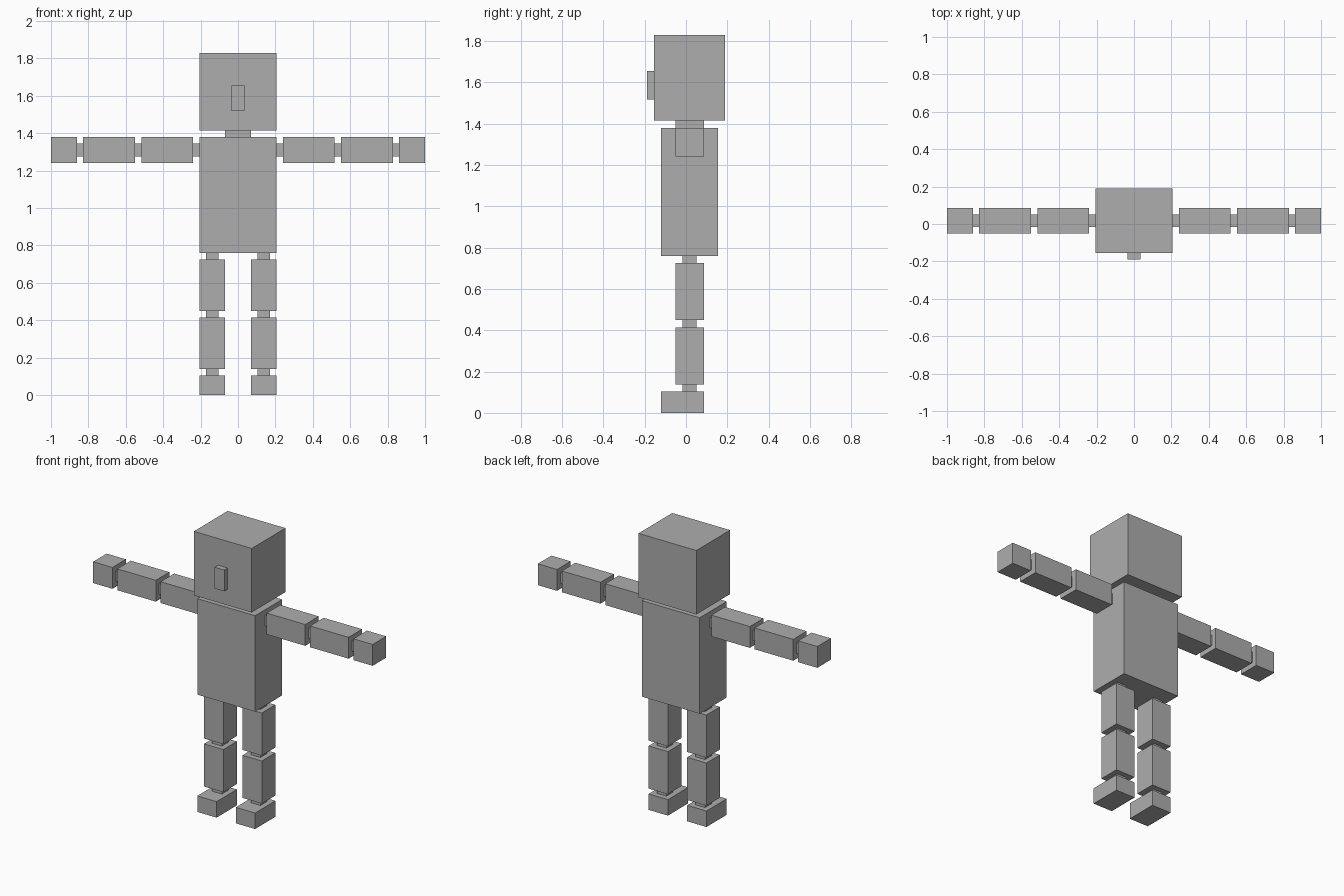
import bpy

if "Cube" in bpy.data.objects:
    bpy.data.objects.remove(bpy.data.objects["Cube"])

U = 2 / 58  # one building unit: the arm span is 58 units

grey = bpy.data.materials.new("plain grey")
grey.use_nodes = True
colour = (0.42, 0.42, 0.42, 1)
grey.diffuse_color = colour
grey.node_tree.nodes["Principled BSDF"].inputs["Base Color"].default_value = colour


def box(name, x, y, z):
    """Box from (low, high) ranges in building units."""
    spans = (x, y, z)
    bpy.ops.mesh.primitive_cube_add(size=1, location=[(a + b) / 2 * U for a, b in spans])
    ob = bpy.context.object
    ob.name = name
    ob.scale = [(b - a) * U for a, b in spans]
    bpy.ops.object.transform_apply(location=False, rotation=False, scale=True)
    ob.data.materials.append(grey)


def pair(name, x, y, z):
    """Matching boxes on the left (+x) and right (-x)."""
    box("left_" + name, x, y, z)
    box("right_" + name, (-x[1], -x[0]), y, z)


LIMB = (-1.5, 2.5)   # depth of limbs
JOINT = (-0.5, 1.5)  # depth of joints

# Head and body
box("torso", (-6, 6), (-3.5, 4.5), (22, 40))
box("neck", (-2, 2), LIMB, (40, 41))
box("head", (-6, 6), (-4.5, 5.5), (41, 53))
box("nose", (-1, 1), (-5.5, -4.5), (44, 48))

# Arms, from the shoulder outwards
for name, inner, outer in (("upper_arm", 7, 15), ("forearm", 16, 24), ("hand", 25, 29)):
    pair(name, (inner, outer), LIMB, (36, 40))
for name, inner in (("shoulder", 6), ("elbow", 15), ("wrist", 24)):
    pair(name, (inner, inner + 1), JOINT, (37, 39))

# Legs, from the ground up
pair("foot", (2, 6), (-3.5, 2.5), (0, 3))
for name, low in (("shin", 4), ("thigh", 13)):
    pair(name, (2, 6), LIMB, (low, low + 8))
for name, low in (("ankle", 3), ("knee", 12), ("hip", 21)):
    pair(name, (3, 5), JOINT, (low, low + 1))
